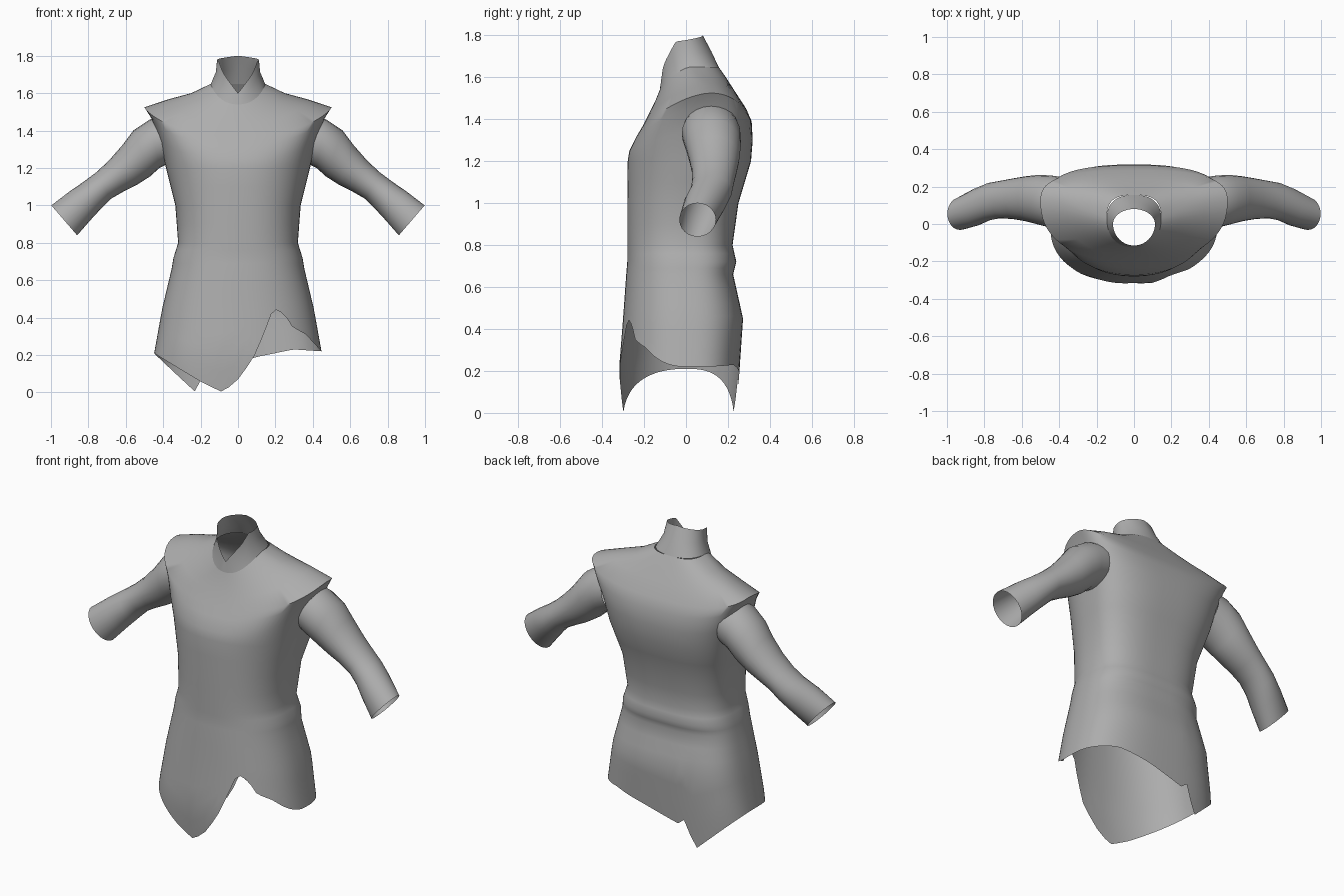
import bpy, bmesh, math
from mathutils import Vector

if "Cube" in bpy.data.objects:
    bpy.data.objects.remove(bpy.data.objects["Cube"])

cloth = bpy.data.materials.new("grey cloth")
cloth.diffuse_color = (0.42, 0.42, 0.42, 1)
cloth.use_nodes = True
cloth.node_tree.nodes["Principled BSDF"].inputs["Base Color"].default_value = cloth.diffuse_color


def lerp_table(table, key):
    """Piecewise linear lookup; the first entry of each row is the key."""
    if key <= table[0][0]:
        return table[0][1:]
    for a, b in zip(table, table[1:]):
        if key <= b[0]:
            t = (key - a[0]) / (b[0] - a[0])
            return [p + (q - p) * t for p, q in zip(a[1:], b[1:])]
    return table[-1][1:]


def loft(name, rings, angle=50):
    """Skin a list of closed rings into an open tube."""
    bm = bmesh.new()
    rows = [[bm.verts.new(p) for p in ring] for ring in rings]
    n = len(rows[0])
    for a, b in zip(rows, rows[1:]):
        for i in range(n):
            j = (i + 1) % n
            bm.faces.new((a[i], a[j], b[j], b[i]))
    me = bpy.data.meshes.new(name)
    bm.to_mesh(me)
    bm.free()
    me.materials.append(cloth)
    ob = bpy.data.objects.new(name, me)
    bpy.context.collection.objects.link(ob)
    bpy.ops.object.select_all(action='DESELECT')
    ob.select_set(True)
    bpy.context.view_layer.objects.active = ob
    bpy.ops.object.shade_smooth_by_angle(angle=math.radians(angle))
    return ob


def section(a, hw, yf, yb, cy, nf=2.3, nb=2.8):
    """Point on a rounded body outline: flatter at the back than the front."""
    c, s = math.cos(a), math.sin(a)
    e = 2 / (nf if s < 0 else nb)
    x = hw * math.copysign(abs(c) ** e, c)
    depth = (yb - cy) if s > 0 else (cy - yf)
    return x, cy + depth * math.copysign(abs(s) ** e, s)


N = 80
ANGLES = [2 * math.pi * i / N for i in range(N)]

# Body: height, half width, front y, back y, side y
BODY = [(0.0, 0.46, -0.30, 0.24, 0.0), (0.2, 0.45, -0.32, 0.255, 0.0),
        (0.45, 0.405, -0.30, 0.272, 0.0), (0.66, 0.355, -0.285, 0.225, 0.0),
        (0.72, 0.345, -0.28, 0.24, 0.0), (0.80, 0.32, -0.28, 0.222, 0.0),
        (1.0, 0.335, -0.28, 0.25, 0.03), (1.2, 0.385, -0.278, 0.31, 0.08)]
# Shoulders: front z, back z, side z, then as above
SHOULDERS = [(1.25, 1.30, 1.35, 0.42, -0.27, 0.318, 0.10),
             (1.32, 1.39, 1.47, 0.465, -0.235, 0.313, 0.12),
             (1.37, 1.45, 1.525, 0.50, -0.205, 0.287, 0.12),
             (1.44, 1.53, 1.565, 0.38, -0.17, 0.235, 0.11),
             (1.49, 1.60, 1.60, 0.25, -0.145, 0.19, 0.07),
             (1.54, 1.65, 1.65, 0.145, -0.125, 0.155, 0.03)]
# Ragged hem height by x, front and back
HEM_FRONT = [(-0.45, 0.21), (-0.2, 0.06), (-0.08, 0.0), (0.0, 0.07), (0.08, 0.18),
             (0.21, 0.45), (0.27, 0.42), (0.31, 0.35), (0.38, 0.31), (0.45, 0.22)]
HEM_BACK = [(-0.45, 0.21), (-0.22, 0.0), (-0.16, 0.16), (-0.12, 0.13),
            (0.1, 0.19), (0.3, 0.23), (0.45, 0.22)]


def hem(a):
    x, _ = section(a, *lerp_table(BODY, 0.2))
    return lerp_table(HEM_FRONT if math.sin(a) < 0 else HEM_BACK, x)[0]


rings = []
for k in range(6):                       # skirt, from hem up to the waistband
    ring = []
    for a in ANGLES:
        z = hem(a) + (0.52 - hem(a)) * k / 5
        ring.append((*section(a, *lerp_table(BODY, z)), z))
    rings.append(ring)
for z in (0.59, 0.66, 0.69, 0.72, 0.76, 0.80, 0.9, 1.0, 1.1, 1.2):
    rings.append([(*section(a, *lerp_table(BODY, z)), z) for a in ANGLES])
for zf, zb, zs, *shape in SHOULDERS:     # sloping shoulder caps
    ring = []
    for a in ANGLES:
        s = math.sin(a)
        z = zs + ((zf if s < 0 else zb) - zs) * abs(s) ** 1.5
        ring.append((*section(a, *shape), z))
    rings.append(ring)
loft("tunic_body", rings)

# Standing collar, open in a V at the front (degrees from front, rim height)
RIM = [(0, 1.60), (20, 1.65), (45, 1.71), (65, 1.77), (100, 1.78), (180, 1.80)]
base, middle, rim = [], [], []
for a in ANGLES:
    s = math.sin(a)
    off = math.degrees(math.acos(max(-1, min(1, -s))))
    top = lerp_table(RIM, off)[0]
    low = 1.65 + ((1.54 if s < 0 else 1.65) - 1.65) * abs(s) ** 1.5
    base.append((*section(a, 0.145, -0.125, 0.155, 0.03, 2.3, 2.4), low))
    middle.append((*section(a, 0.118, -0.12, 0.12, 0.01, 2, 2), (low + top) / 2))
    rim.append((*section(a, 0.112, -0.115, 0.08, 0.0, 2, 2), top))
loft("collar", [base, middle, rim])

# Sleeves: upper edge (x, z), lower edge (x, z), centre y, half depth
SLEEVE = [((0.40, 1.48), (0.36, 1.23), 0.12, 0.13), ((0.47, 1.46), (0.42, 1.20), 0.12, 0.14),
          ((0.56, 1.40), (0.47, 1.155), 0.13, 0.132), ((0.62, 1.32), (0.54, 1.11), 0.135, 0.12),
          ((0.69, 1.24), (0.61, 1.075), 0.135, 0.108), ((0.76, 1.175), (0.68, 1.035), 0.13, 0.10),
          ((0.82, 1.13), (0.73, 0.985), 0.12, 0.10), ((0.90, 1.075), (0.79, 0.92), 0.09, 0.10),
          ((0.998, 1.0), (0.86, 0.84), 0.055, 0.087)]
for side, label in ((1, "right"), (-1, "left")):
    rings = []
    for (ux, uz), (lx, lz), cy, d in SLEEVE:
        up, low = Vector((ux, cy, uz)), Vector((lx, cy, lz))
        mid, half = (up + low) / 2, (up - low) / 2
        ring = []
        for i in range(24):
            a = -side * math.tau * i / 24
            p = mid + half * math.cos(a) + Vector((0, d * math.sin(a), 0))
            ring.append((side * p.x, p.y, p.z))
        rings.append(ring)
    loft(label + "_sleeve", rings)
